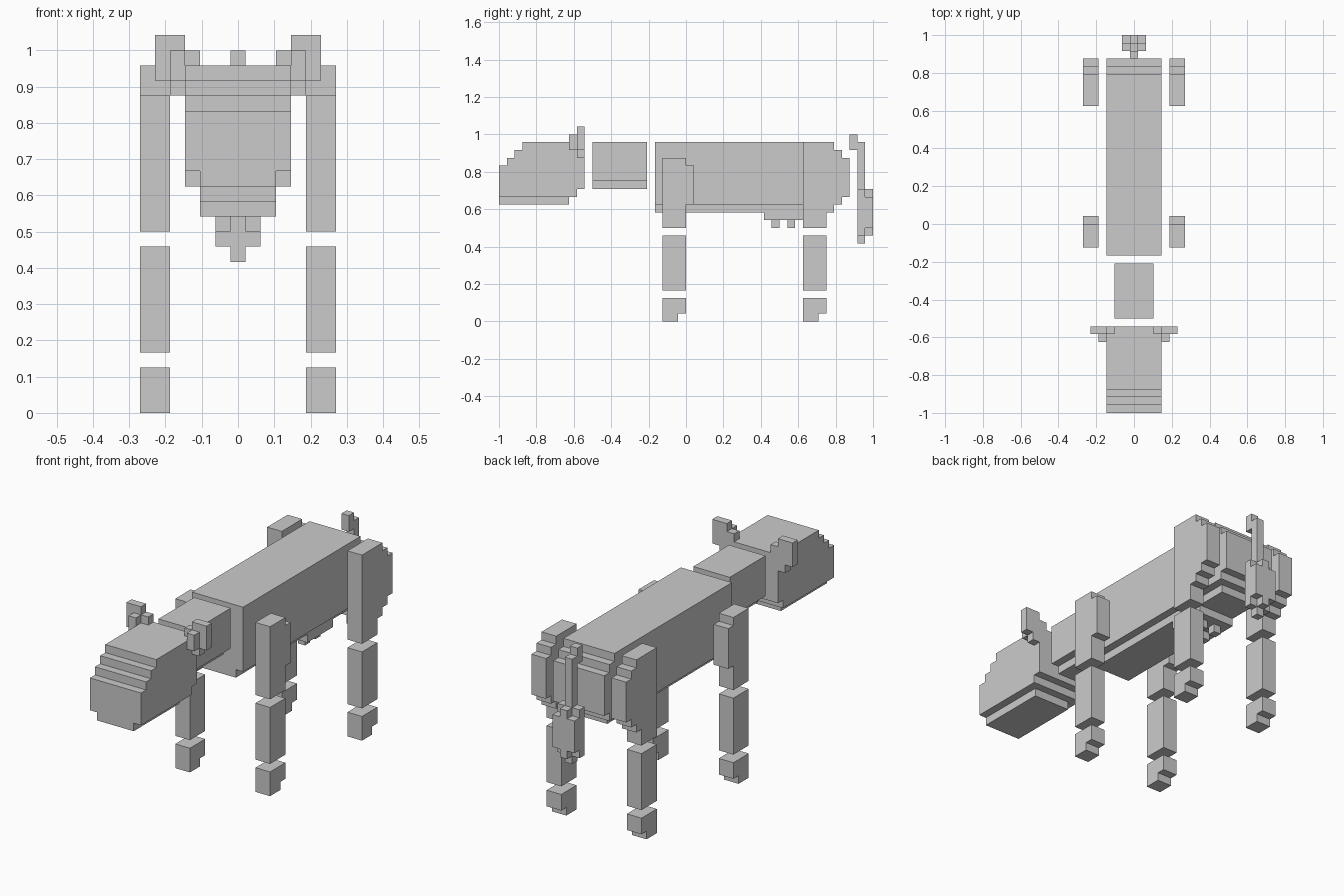
import bpy, bmesh
from mathutils import Vector
from itertools import product

if "Cube" in bpy.data.objects:
    bpy.data.objects.remove(bpy.data.objects["Cube"])

V = 1 / 24          # size of one block
DIRS = [Vector(d) for d in ((1, 0, 0), (-1, 0, 0), (0, 1, 0), (0, -1, 0), (0, 0, 1), (0, 0, -1))]


def part(name, boxes, side=1):
    """Fuse block-unit boxes (x0, x1, y0, y1, z0, z1) into one clean blocky skin."""
    cells = set()
    for x0, x1, y0, y1, z0, z1 in boxes:
        if side < 0:
            x0, x1 = -x1, -x0
        cells |= set(product(range(round(x0 + .5), round(x1 + .5)), range(y0, y1), range(z0, z1)))
    bm = bmesh.new()
    for c in cells:
        centre = Vector(c) + Vector((0, .5, .5))   # block centres sit on whole x
        for d in DIRS:
            if tuple(int(a + b) for a, b in zip(c, d)) in cells:
                continue
            u = Vector((d.y, d.z, d.x))
            w = d.cross(u)
            bm.faces.new([bm.verts.new((centre + .5 * (d + a * u + b * w)) * V)
                          for a, b in ((-1, -1), (1, -1), (1, 1), (-1, 1))])
    bmesh.ops.remove_doubles(bm, verts=bm.verts[:], dist=V * .01)
    bmesh.ops.dissolve_limit(bm, angle_limit=.01, verts=bm.verts[:], edges=bm.edges[:])
    mesh = bpy.data.meshes.new(name)
    bm.to_mesh(mesh)
    bm.free()
    bpy.context.collection.objects.link(bpy.data.objects.new(name, mesh))


def columns(x0, x1, cols):
    """Stepped side profile: each entry is (y0, y1, z0, z1)."""
    return [(x0, x1, *c) for c in cols]


# Body with stepped rump and narrow belly
part("body", columns(-3.5, 3.5, [(-4, 19, 15, 23), (19, 20, 15, 22), (20, 21, 16, 21)])
     + [(-2.5, 2.5, -4, 19, 14, 15)])

# Udder with four teats
part("udder", [(-2.5, 2.5, 10, 15, 13, 14)]
     + [(x, x + 1, y, y + 1, 12, 13) for x in (-1.5, .5) for y in (11, 13)])

# Neck
part("neck", [(-2.5, 2.5, -12, -5, 18, 23), (-1.5, 1.5, -12, -5, 17, 18)])

# Head with stepped brow and jaw
part("head", columns(-3.5, 3.5, [(-24, -23, 16, 20), (-23, -22, 16, 21), (-22, -21, 16, 22),
                                 (-21, -14, 16, 23), (-14, -13, 17, 23)])
     + [(-2.5, 2.5, -24, -15, 15, 16)])

# Tail and tuft
part("tail", [(-.5, .5, 21, 22, 22, 24), (-.5, .5, 22, 23, 10, 23),
              (-1.5, 1.5, 22, 23, 11, 17), (-.5, .5, 23, 24, 11, 17),
              (-1.5, 1.5, 23, 24, 12, 16)])

for side, label in ((1, "right"), (-1, "left")):
    # Ear
    part("ear_" + label, [(3.5, 5.5, -14, -13, 22, 25), (2.5, 3.5, -14, -13, 23, 24),
                          (3.5, 4.5, -14, -13, 21, 22), (3.5, 4.5, -15, -14, 22, 24)], side)
    # Upper legs
    part("front_upper_leg_" + label,
         columns(4.5, 6.5, [(-3, 0, 12, 21), (0, 1, 15, 20)]), side)
    part("hind_upper_leg_" + label,
         columns(4.5, 6.5, [(15, 18, 12, 23), (18, 19, 14, 23), (19, 20, 15, 22), (20, 21, 16, 21)]), side)
    # Lower legs and hooves
    for end, y in (("front", -3), ("hind", 15)):
        part(f"{end}_lower_leg_{label}", [(4.5, 6.5, y, y + 3, 4, 11)], side)
        part(f"{end}_hoof_{label}", [(4.5, 6.5, y, y + 3, 1, 3), (4.5, 6.5, y, y + 2, 0, 1)], side)
